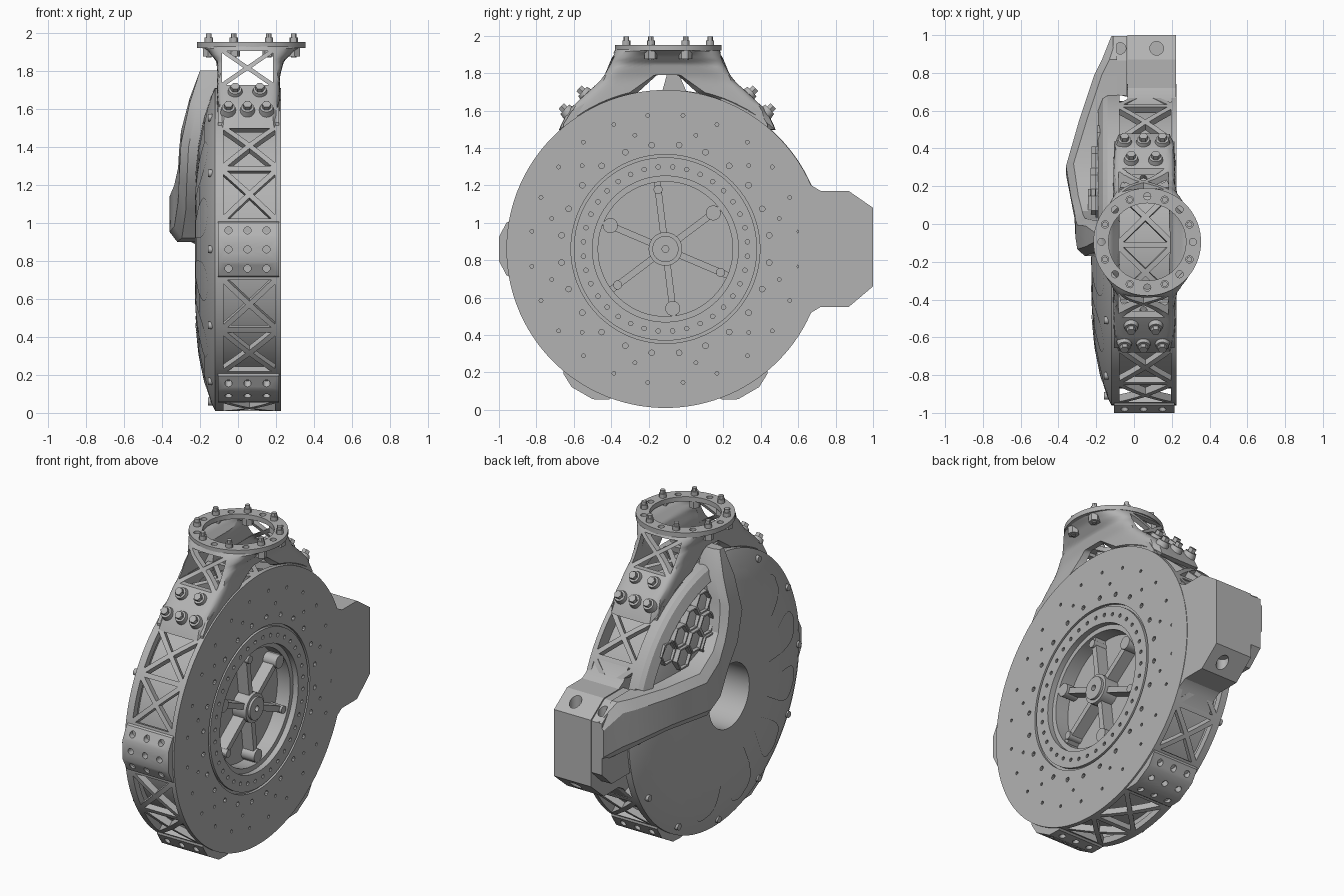
import bpy, bmesh, math
from math import cos, sin, pi, radians, sqrt
from mathutils import Matrix, Vector

if "Cube" in bpy.data.objects:
    bpy.data.objects.remove(bpy.data.objects["Cube"])

mat = bpy.data.materials.new("machined grey")
mat.use_nodes = True
GREY = (0.45, 0.45, 0.45, 1)
mat.diffuse_color = GREY
mat.node_tree.nodes["Principled BSDF"].inputs["Base Color"].default_value = GREY

YC, ZC, R = -0.11, 0.86, 0.85
SIDE = Matrix(((0, 0, 1, 0), (1, 0, 0, 0), (0, 1, 0, 0), (0, 0, 0, 1)))  # u=y, v=z, out=x
AXIS = Matrix.Translation((0, YC, ZC)) @ SIDE
MOVE = Matrix.Translation


def turn(deg, axis="Z"):
    return Matrix.Rotation(radians(deg), 4, axis)


def radial(deg):
    """Frame whose z points outward from the drum; its x is world -x."""
    return AXIS @ turn(deg) @ turn(90, "Y")


def skin(bm, rings, closed):
    m = len(rings[0])
    for i in range(len(rings) if closed else len(rings) - 1):
        a, b = rings[i], rings[(i + 1) % len(rings)]
        for j in range(m):
            k = (j + 1) % m
            bm.faces.new((a[j], b[j], b[k], a[k]))
    if not closed:
        bm.faces.new(rings[0])
        bm.faces.new(rings[-1])


def lathe(bm, prof, M, segs=32, span=360):
    full = span == 360
    rings = []
    for i in range(segs if full else segs + 1):
        t = radians(span * i / segs)
        rings.append([bm.verts.new(M @ Vector((r * cos(t), r * sin(t), z))) for r, z in prof])
    skin(bm, rings, full)


def cyl(bm, M, r, lo, hi, segs=16, top=None):
    lathe(bm, [(0, lo), (r, lo), (r if top is None else top, hi), (0, hi)], M, segs)


def prism(bm, pts, M, lo, hi):
    skin(bm, [[bm.verts.new(M @ Vector((u, v, w))) for u, v in pts] for w in (lo, hi)], False)


def cross_window(bm, M, hw, hh, lo, hi, keep=0.77):
    """Four triangular prisms that leave an X brace between them."""
    for a, b, flip in ((hw, hh, 0), (hh, hw, 1)):
        c = a - a * b / (b + sqrt(a * a + b * b))
        for s in (1, -1):
            tri = [(0, 0), (a, b), (a, -b)]
            tri = [(s * (c + (u - c) * keep), v * keep) for u, v in tri]
            prism(bm, [(v, u) if flip else (u, v) for u, v in tri], M, lo, hi)


def make(name, bm):
    bmesh.ops.remove_doubles(bm, verts=bm.verts[:], dist=1e-5)
    bmesh.ops.dissolve_degenerate(bm, edges=bm.edges[:], dist=1e-6)
    bmesh.ops.recalc_face_normals(bm, faces=bm.faces[:])
    mesh = bpy.data.meshes.new(name)
    bm.to_mesh(mesh)
    bm.free()
    mesh.materials.append(mat)
    ob = bpy.data.objects.new(name, mesh)
    bpy.context.collection.objects.link(ob)
    return ob


def apply(ob, kind, **settings):
    mod = ob.modifiers.new(kind, kind)
    for key, val in settings.items():
        setattr(mod, key, val)
    bpy.context.view_layer.objects.active = ob
    bpy.ops.object.modifier_apply(modifier=mod.name)


def cut(ob, bm):
    cutter = make("cutter", bm)
    cutter.hide_render = True
    apply(ob, "BOOLEAN", operation="DIFFERENCE", solver="EXACT", object=cutter)
    bpy.data.objects.remove(cutter)


def lerp(table, v):
    for (a, p), (b, q) in zip(table, table[1:]):
        if v <= b:
            return p + (q - p) * max(0, v - a) / (b - a)
    return table[-1][1]


# Drum wall with braced windows
bm = bmesh.new()
lathe(bm, [(R, -0.12), (R, 0.2), (0.81, 0.2), (0.81, -0.12)], AXIS, 120)
drum = make("drum_wall", bm)
bm = bmesh.new()
for k in range(6):
    for off in (20, 40):
        cross_window(bm, radial(60 * k + off) @ MOVE((-0.06, 0, 0)), 0.15, 0.147, 0.78, 0.9)
cut(drum, bm)

# Face plate, hub recess and inner core
bm = bmesh.new()
lathe(bm, [(0, 0.1), (0.39, 0.1), (0.39, 0.225), (0.49, 0.225), (0.49, 0.208), (0.505, 0.208),
           (0.505, 0.225), (R, 0.225), (R, 0.195), (0.76, 0.195), (0.76, -0.11), (0.25, -0.11),
           (0.25, 0), (0, 0)], AXIS, 120)
plate = make("face_plate", bm)
bm = bmesh.new()
for count, r, size in ((36, 0.44, 0.012), (24, 0.56, 0.015), (12, 0.63, 0.01), (24, 0.72, 0.01)):
    for k in range(count):
        cyl(bm, AXIS @ turn(360 * (k + 0.5) / count) @ MOVE((r, 0, 0)), size, 0.205, 0.24, 10)
cut(plate, bm)

# Spoked hub wheel
bm = bmesh.new()
lathe(bm, [(0.36, 0.09), (0.395, 0.09), (0.395, 0.19), (0.36, 0.19)], AXIS, 72)
lathe(bm, [(0.018, 0.09), (0.09, 0.09), (0.09, 0.195), (0.07, 0.195), (0.07, 0.21), (0.018, 0.21)], AXIS, 32)
for k in range(6):
    M = AXIS @ turn(37 + 60 * k)
    prism(bm, [(0.07, -0.018), (0.37, -0.018), (0.37, 0.018), (0.07, 0.018)], M, 0.09, 0.175)
    cyl(bm, M @ MOVE((0.32, 0, 0)), 0.024 if k % 2 else 0.04, 0.09, 0.19, 20)
make("hub_wheel", bm)

# Domed cover with central bore
DOME = [(0.2, -0.225), (0.25, -0.225), (0.4, -0.22), (0.55, -0.205), (0.7, -0.175), (0.81, -0.14), (R, -0.12)]
bm = bmesh.new()
lathe(bm, DOME + [(R, -0.1), (0.23, -0.1), (0.23, -0.02), (0.2, -0.02)], AXIS, 120)
make("domed_cover", bm)

# Petal panels and rim screws on the cover
bm = bmesh.new()
for k in range(9):
    M = AXIS @ turn(105 + 30 * k)
    grid = []
    for i in range(17):
        f = i / 16
        r = 0.3 + 0.46 * f
        half = (0.015 + 0.13 * f) * sqrt(max(0.02, 1 - f ** 6)) / r
        grid.append([bm.verts.new(M @ Vector((r * cos(half * j / 3), r * sin(half * j / 3),
                                              lerp(DOME, r) - 0.004))) for j in range(-3, 4)])
    for a, b in zip(grid, grid[1:]):
        for j in range(6):
            bm.faces.new((a[j], a[j + 1], b[j + 1], b[j]))
    cyl(bm, M @ turn(15) @ MOVE((0.8, 0, 0)), 0.02, -0.158, -0.12)
make("cover_petals", bm)

# Mounting pads every sixty degrees
bm = bmesh.new()
holes = bmesh.new()
for a in (60, 120, 180, 240, 300):
    prism(bm, [(0.83, -0.15), (0.85, -0.14), (0.89, -0.065), (0.89, 0.065), (0.85, 0.14), (0.83, 0.15)],
          AXIS @ turn(a), -0.105, 0.215)
    for x in (-0.05, 0.05, 0.15):
        for t in (-0.1, 0, 0.1):
            cyl(holes, radial(a) @ MOVE((-x, t, 0)), 0.019, 0.845, 0.93)
pads = make("mounting_pads", bm)
cut(pads, holes)

# Neck: arched saddle blending into a round collar
HX = [(1.5, 0.165), (1.78, 0.165), (1.85, 0.178), (1.9, 0.225), (1.93, 0.278)]
HY = [(1.5, 0.58), (1.6, 0.53), (1.7, 0.425), (1.75, 0.365), (1.8, 0.33), (1.9, 0.29), (1.93, 0.278)]


def neck_point(t, z, wall):
    hx, hy = lerp(HX, z) - wall, lerp(HY, z) - wall
    n = lerp([(1.78, 12), (1.85, 5), (1.93, 2)], z)
    r = (abs(cos(t) / hx) ** n + abs(sin(t) / hy) ** n) ** (-1 / n)
    return Vector((lerp([(1.75, 0.055), (1.92, 0.07)], z) + r * cos(t), -0.1 + r * sin(t), z))


def neck_bottom(y):
    d = abs(y + 0.1)
    if d < 0.2:
        return lerp([(0.07, 1.79), (0.2, 1.697)], d)
    return ZC + sqrt(max(0.1, 0.86 ** 2 - d * d))


bm = bmesh.new()
rings = []
for i in range(96):
    t = 2 * pi * (i + 0.5) / 96
    low = 1.7
    for _ in range(25):
        low = neck_bottom(neck_point(t, low, 0).y)
    zs = [low + (1.93 - low) * j / 16 for j in range(17)]
    loop = [neck_point(t, z, 0) for z in zs] + [neck_point(t, z, 0.035) for z in reversed(zs)]
    rings.append([bm.verts.new(p) for p in loop])
skin(bm, rings, True)
neck = make("neck", bm)
bm = bmesh.new()
cross_window(bm, MOVE((0.05, 0, 1.815)) @ turn(90, "X"), 0.145, 0.1, -1, 1)
cut(neck, bm)

# Collar flange, its holes and studs
TOP = MOVE((0.07, -0.095, 0))
bm = bmesh.new()
lathe(bm, [(0.205, 1.92), (0.285, 1.92), (0.285, 1.95), (0.205, 1.95)], TOP, 72)
flange = make("collar_flange", bm)
bm, studs = bmesh.new(), bmesh.new()
for k in range(8):
    cyl(bm, TOP @ turn(45 * k) @ MOVE((0.242, 0, 0)), 0.019, 1.9, 2)
    M = TOP @ turn(45 * k + 22.5) @ MOVE((0.242, 0, 0))
    cyl(studs, M, 0.015, 1.87, 1.995, 12)
    cyl(studs, M, 0.022, 1.94, 1.975, 12)
    cyl(studs, M, 0.034, 1.875, 1.921, 6)
cut(flange, bm)
make("collar_studs", studs)

# Saddle bolts on both feet
bm = bmesh.new()
for s in (1, -1):
    for d, z, xs in ((0.53, 1.59, (-0.05, 0.05, 0.15)), (0.435, 1.685, (-0.015, 0.115))):
        for x in xs:
            M = MOVE((x, -0.1 + s * d, z)) @ turn(-47 * s, "X")
            cyl(bm, M, 0.046, -0.03, 0.025, 24, 0.034)
            cyl(bm, M, 0.024, 0.02, 0.05, 6)
make("saddle_bolts", bm)

# Connector box, in two shells
bm = bmesh.new()
prism(bm, [(0.6, 1.2), (0.62, 1.28), (0.67, 1.2), (0.72, 1.17), (0.87, 1.17), (1, 1.08), (1, 0.66),
           (0.87, 0.55), (0.72, 0.55), (0.67, 0.52), (0.62, 0.43), (0.6, 0.5)], SIDE, -0.035, 0.222)
box = make("connector_box", bm)
bm = bmesh.new()
prism(bm, [(0.68, 1.165), (0.865, 1.165), (0.995, 1.075), (0.995, 0.75), (0.9, 0.66), (0.68, 0.66)],
      SIDE, -0.11, -0.037)
shell = make("connector_shell", bm)
for ob, x in ((box, 0.12), (shell, -0.073)):
    bm = bmesh.new()
    for lo, hi in ((1.06, 1.3), (0.4, 0.64)):
        cyl(bm, MOVE((x, 0.93, 0)), 0.036 if ob is box else 0.03, lo, hi, 24)
    cut(ob, bm)

# Cable arm: bore-side edge, outer edge (y, z) and crest x at each station
ARM = [((0.995, 0.82), (0.995, 1.08), -0.12), ((0.87, 0.84), (0.87, 1.17), -0.17),
       ((0.79, 0.86), (0.79, 1.17), -0.21), ((0.55, 0.9), (0.55, 1.17), -0.29),
       ((0.25, 0.9), (0.32, 1.19), -0.36), ((0.13, 0.92), (0.15, 1.26), -0.335),
       ((0.02, 1.06), (0.07, 1.34), -0.315), ((-0.1, 1.2), (0.05, 1.42), -0.31),
       ((-0.17, 1.4), (0.03, 1.5), -0.3), ((-0.15, 1.62), (0.02, 1.66), -0.255),
       ((-0.1, 1.8), (-0.04, 1.8), -0.2)]
bm = bmesh.new()
rings = []
for a, b, x in ARM:
    a, b = Vector(a), Vector(b)
    loop = [(a, -0.09), (a, x + 0.04), (a.lerp(b, 0.18), x), (b.lerp(a, 0.18), x), (b, x + 0.04), (b, -0.09)]
    rings.append([bm.verts.new((px, p.x, p.y)) for p, px in loop])
skin(bm, rings, False)
make("cable_arm", bm)

# Honeycomb guard with its curved border
bm = bmesh.new()
CELL = 0.075
for i in range(12):
    for j in range(12):
        u, v = 0.22 + 1.5 * CELL * i, 0.41 + sqrt(3) * CELL * (j + 0.5 * (i % 2))
        r = math.hypot(u, v)
        if r < 0.74:
            x = lerp(DOME, r)
            lathe(bm, [(CELL * 0.86, x + 0.02), (CELL, x + 0.02), (CELL, x - 0.03), (CELL * 0.86, x - 0.03)],
                  AXIS @ MOVE((u, v, 0)), 6)
make("honeycomb_guard", bm)
bm = bmesh.new()
lathe(bm, [(0.77, -0.11), (0.852, -0.11), (0.852, -0.14), (0.835, -0.165), (0.775, -0.19)],
      AXIS @ turn(22), 40, 62)
make("guard_border", bm)

# Smooth round surfaces, keep hard edges
bpy.ops.object.select_all(action="DESELECT")
for ob in bpy.context.collection.objects:
    if ob.type == "MESH":
        ob.select_set(True)
        bpy.context.view_layer.objects.active = ob
bpy.ops.object.shade_smooth_by_angle(angle=radians(30))
